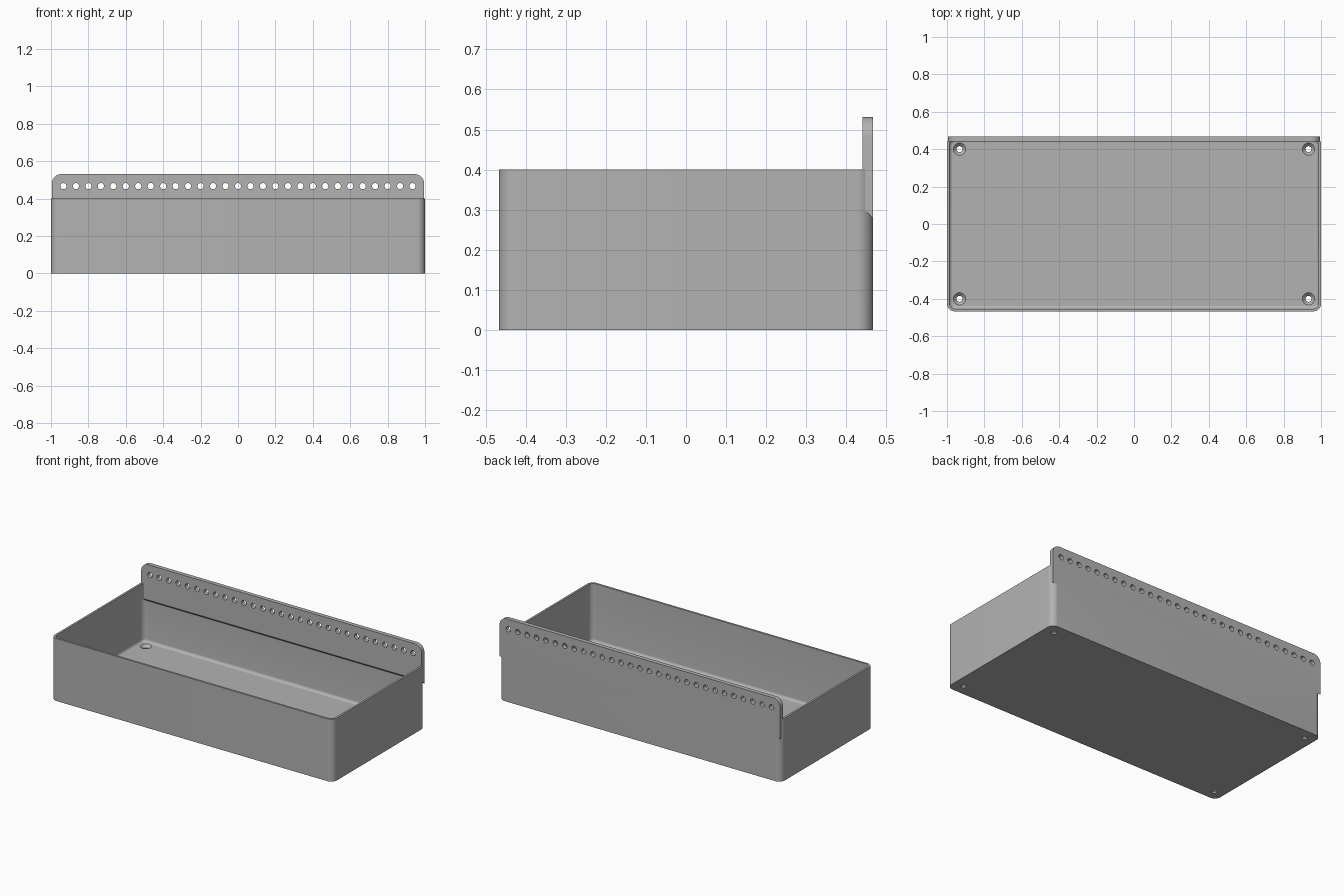
import bpy, bmesh, math
from mathutils import Matrix

if "Cube" in bpy.data.objects:
    bpy.data.objects.remove(bpy.data.objects["Cube"])

W, D, H = 1.0, 0.467, 0.40        # half width, half depth, tray height
WALL, FLOOR = 0.013, 0.027
TAB_TOP, TAB_IN, TAB_HALF = 0.531, 0.44, 0.995

grey = bpy.data.materials.new("plain grey")
grey.use_nodes = True
grey.diffuse_color = (0.45, 0.45, 0.45, 1)
grey.node_tree.nodes["Principled BSDF"].inputs["Base Color"].default_value = (0.45, 0.45, 0.45, 1)


def make(name, bm):
    bmesh.ops.recalc_face_normals(bm, faces=bm.faces)
    mesh = bpy.data.meshes.new(name)
    bm.to_mesh(mesh)
    bm.free()
    mesh.materials.append(grey)
    obj = bpy.data.objects.new(name, mesh)
    bpy.context.collection.objects.link(obj)
    return obj


def bevel(bm, edges, radius, segments):
    bmesh.ops.bevel(bm, geom=edges, offset=radius, segments=segments,
                    profile=0.5, affect='EDGES', clamp_overlap=True)


def rounded_box(name, hx, hy, z0, z1, radius, fillet=0):
    bm = bmesh.new()
    bmesh.ops.create_cube(bm, size=1)
    for v in bm.verts:
        v.co = (v.co.x * 2 * hx, v.co.y * 2 * hy, z0 if v.co.z < 0 else z1)
    bevel(bm, [e for e in bm.edges if abs(e.verts[0].co.z - e.verts[1].co.z) > 0.01], radius, 10)
    if fillet:
        bevel(bm, [e for e in bm.edges if all(abs(v.co.z - z0) < 1e-5 for v in e.verts)], fillet, 6)
    return make(name, bm)


def combine(target, other, operation):
    mod = target.modifiers.new(operation.lower(), 'BOOLEAN')
    mod.operation, mod.object, mod.solver = operation, other, 'EXACT'
    bpy.context.view_layer.objects.active = target
    bpy.ops.object.modifier_apply(modifier=mod.name)
    bpy.data.objects.remove(other)


# Hollow tray with rounded corners and a filleted floor
tray = rounded_box("tray", W, D, 0, H, 0.04)
cavity = rounded_box("cavity_cutter", W - WALL, D - WALL, FLOOR, H + 0.1, 0.03, 0.018)
combine(tray, cavity, 'DIFFERENCE')

# Thick mounting tab along the back, sloped underneath, rounded at the top corners
bm = bmesh.new()
profile = [(TAB_IN, TAB_TOP), (D, TAB_TOP), (D, 0.278), (TAB_IN, 0.305)]
face = bm.faces.new([bm.verts.new((-TAB_HALF, y, z)) for y, z in profile])
new = bmesh.ops.extrude_face_region(bm, geom=[face])["geom"]
bmesh.ops.translate(bm, vec=(2 * TAB_HALF, 0, 0),
                    verts=[g for g in new if isinstance(g, bmesh.types.BMVert)])
bevel(bm, [e for e in bm.edges
           if all(v.co.z > TAB_TOP - 0.01 for v in e.verts)
           and abs(e.verts[0].co.x - e.verts[1].co.x) < 0.01], 0.05, 10)
combine(tray, make("mounting_tab", bm), 'UNION')

# Row of mounting holes and four countersunk floor holes
bm = bmesh.new()
for i in range(29):
    place = Matrix.Translation(((i - 14) / 15, D, 0.467)) @ Matrix.Rotation(math.pi / 2, 4, 'X')
    bmesh.ops.create_cone(bm, cap_ends=True, segments=24, radius1=0.0165, radius2=0.0165,
                          depth=0.2, matrix=place)
combine(tray, make("tab_hole_cutter", bm), 'DIFFERENCE')

for name, low, high, z0, z1 in (("screw_hole_cutter", 0.016, 0.016, -0.05, 0.06),
                                ("countersink_cutter", 0.016, 0.034, 0.010, FLOOR + 0.001)):
    bm = bmesh.new()
    for sx in (-1, 1):
        for sy in (-1, 1):
            bmesh.ops.create_cone(bm, cap_ends=True, segments=32, radius1=low, radius2=high,
                                  depth=z1 - z0,
                                  matrix=Matrix.Translation((sx * 0.933, sy * 0.4, (z0 + z1) / 2)))
    combine(tray, make(name, bm), 'DIFFERENCE')

# Smooth the rounded areas, keep edges sharp
bpy.ops.object.select_all(action='DESELECT')
tray.select_set(True)
bpy.context.view_layer.objects.active = tray
bpy.ops.object.shade_smooth_by_angle(angle=math.radians(30))
